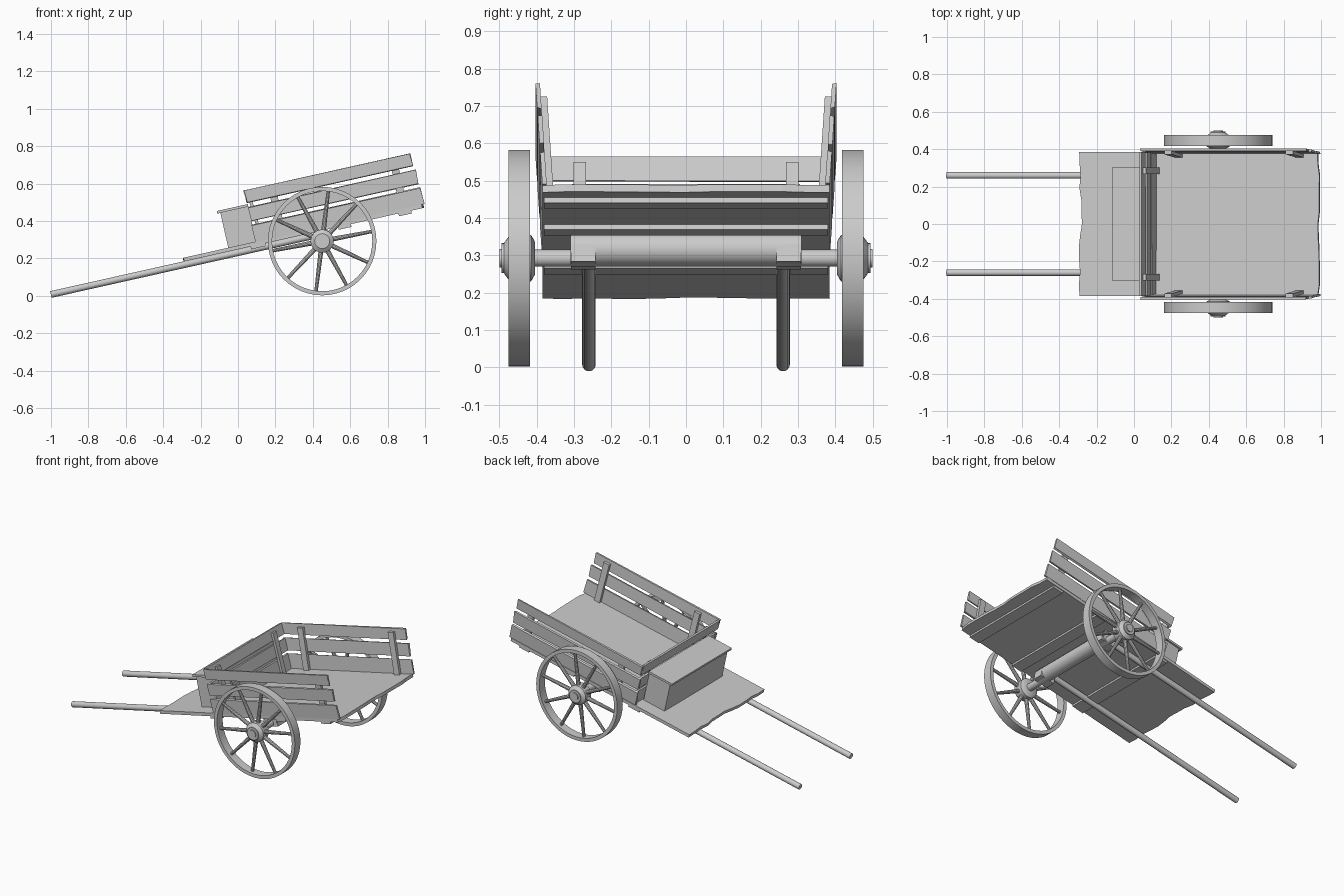
import bpy, bmesh, math, random
from mathutils import Matrix, Vector

if "Cube" in bpy.data.objects:
    bpy.data.objects.remove(bpy.data.objects["Cube"])
random.seed(4)

AXLE = Vector((0.45, 0, 0.292))
TILT = Matrix.Translation(AXLE) @ Matrix.Rotation(math.radians(-12.6), 4, 'Y')
FLOOR = 0.075

wood = bpy.data.materials.new("grey_wood")
wood.use_nodes = True
GREY = (0.6, 0.6, 0.6, 1)
wood.diffuse_color = GREY
wood.node_tree.nodes["Principled BSDF"].inputs["Base Color"].default_value = GREY


def finish(name, bm, matrix=Matrix(), smooth=False):
    bmesh.ops.transform(bm, matrix=matrix, verts=bm.verts)
    bmesh.ops.recalc_face_normals(bm, faces=bm.faces)
    mesh = bpy.data.meshes.new(name)
    bm.to_mesh(mesh)
    bm.free()
    mesh.materials.append(wood)
    ob = bpy.data.objects.new(name, mesh)
    bpy.context.collection.objects.link(ob)
    if smooth:
        bpy.ops.object.select_all(action='DESELECT')
        ob.select_set(True)
        bpy.context.view_layer.objects.active = ob
        bpy.ops.object.shade_smooth_by_angle(angle=math.radians(35))
    return ob


def board(name, x, y, z, lean_x=0, lean_y=0, wobble=0):
    """Box in the tilted cart frame, leaning outward with height."""
    bm = bmesh.new()
    bmesh.ops.create_cube(bm, size=1)
    for v in bm.verts:
        p = [lo + (hi - lo) * (c + 0.5) for c, (lo, hi) in zip(v.co, (x, y, z))]
        p[0] += lean_x * (p[2] - FLOOR) + random.uniform(-wobble, wobble)
        p[1] += lean_y * (p[2] - FLOOR)
        p[2] += random.uniform(-wobble, wobble)
        v.co = p
    return finish(name, bm, TILT)


def rod(name, start, end, r1, r2=None, matrix=Matrix(), sides=20):
    a, b = Vector(start), Vector(end)
    bm = bmesh.new()
    bmesh.ops.create_cone(bm, cap_ends=True, segments=sides, radius1=r1,
                          radius2=r2 or r1, depth=(b - a).length)
    turn = (b - a).to_track_quat('Z', 'Y').to_matrix().to_4x4()
    return finish(name, bm, matrix @ Matrix.Translation((a + b) / 2) @ turn, True)


def lathe(name, profile, side, closed=False, steps=48):
    """Spin (radius, y) points about the axle line."""
    bm = bmesh.new()
    vs = [bm.verts.new((r, y * side, 0)) for r, y in profile]
    edges = [bm.edges.new(p) for p in zip(vs, vs[1:])]
    if closed:
        edges.append(bm.edges.new((vs[-1], vs[0])))
    bmesh.ops.spin(bm, geom=vs + edges, axis=(0, 1, 0), cent=(0, 0, 0),
                   angle=math.tau, steps=steps)
    bmesh.ops.remove_doubles(bm, verts=bm.verts, dist=0.0001)
    return finish(name, bm, Matrix.Translation(AXLE), True)


# Floor sheet with worn front and rear edges
bm = bmesh.new()
ys = [-0.385 + 0.77 * i / 12 for i in range(13)]
outline = [(-0.738 + random.uniform(-0.01, 0.01), y) for y in ys]
outline += [(0.566 + random.uniform(-0.006, 0.006), y) for y in reversed(ys)]
face = bm.faces.new([bm.verts.new((x, y, FLOOR)) for x, y in outline])
extruded = bmesh.ops.extrude_face_region(bm, geom=[face])
for v in extruded["geom"]:
    if isinstance(v, bmesh.types.BMVert):
        v.co.z -= 0.02
finish("floor", bm, TILT)

# Cross battens under the floor
for i, (lo, hi) in enumerate(((-0.38, -0.30), (0.10, 0.17), (0.43, 0.50))):
    board(f"floor_batten_{i}", (lo, hi), (-0.38, 0.38), (0.04, 0.056))

# Slatted side walls and front wall
SLATS = ((0.075, 0.165, 0.575), (0.187, 0.262, 0.57), (0.288, 0.355, 0.56))
for i, (lo, hi, rear) in enumerate(SLATS):
    for side, label in ((1, "left"), (-1, "right")):
        board(f"{label}_slat_{i}", (-0.348, rear), (side * 0.373, side * 0.385),
              (lo, hi), lean_y=side * 0.065, wobble=0.003)
    board(f"front_slat_{i}", (-0.335, -0.322), (-0.378 - 0.004 * i, 0.378 + 0.004 * i),
          (lo, hi), lean_x=-0.06, wobble=0.002)

# Upright stakes inside the walls
for side, label in ((1, "left"), (-1, "right")):
    for x, end in ((-0.2, "front"), (0.465, "rear")):
        board(f"{label}_{end}_stake", (x - 0.02, x + 0.02), (side * 0.355, side * 0.373),
              (FLOOR, 0.335), lean_y=side * 0.065)
    board(f"{label}_front_wall_stake", (-0.322, -0.305),
          (side * 0.285 - 0.017, side * 0.285 + 0.017), (FLOOR, 0.335), lean_x=-0.06)

# Driver's box with overhanging lid
board("seat_box", (-0.498, -0.345), (-0.295, 0.295), (FLOOR, 0.266))
board("seat_lid", (-0.515, -0.345), (-0.305, 0.305), (0.266, 0.28))

# Axle and its thick central beam
rod("axle", AXLE + Vector((0, -0.42, 0)), AXLE + Vector((0, 0.42, 0)), 0.023)
beam = AXLE + Vector((0, 0, 0.023))
rod("axle_beam", beam - Vector((0, 0.31, 0)), beam + Vector((0, 0.31, 0)), 0.045)

for side, label in ((1, "left"), (-1, "right")):
    # Pulling shaft and the clamp holding it to the axle
    rod(f"{label}_shaft", (-1.478, side * 0.26, 0.038), (0.0, side * 0.26, 0.038),
        0.018, matrix=TILT, sides=16)
    board(f"{label}_shaft_clamp", (-0.05, 0.05), (side * 0.243, side * 0.308),
          (-0.02, 0.02))

    # Wheel: rim, hub and spokes
    lathe(f"{label}_wheel_rim", ((0.29, 0.418), (0.29, 0.475), (0.268, 0.475), (0.268, 0.418)),
          side, closed=True)
    lathe(f"{label}_wheel_hub", ((0, 0.405), (0.045, 0.405), (0.062, 0.415), (0.062, 0.472),
                                 (0.04, 0.488), (0.04, 0.494), (0.025, 0.494),
                                 (0.025, 0.5), (0, 0.5)), side, steps=24)
    for i in range(10):
        a = math.radians(11 + 36 * i)
        out = Vector((math.cos(a), 0, math.sin(a)))
        mid = AXLE + Vector((0, side * 0.447, 0))
        rod(f"{label}_spoke_{i}", mid + out * 0.05, mid + out * 0.272, 0.013, 0.009, sides=10)
